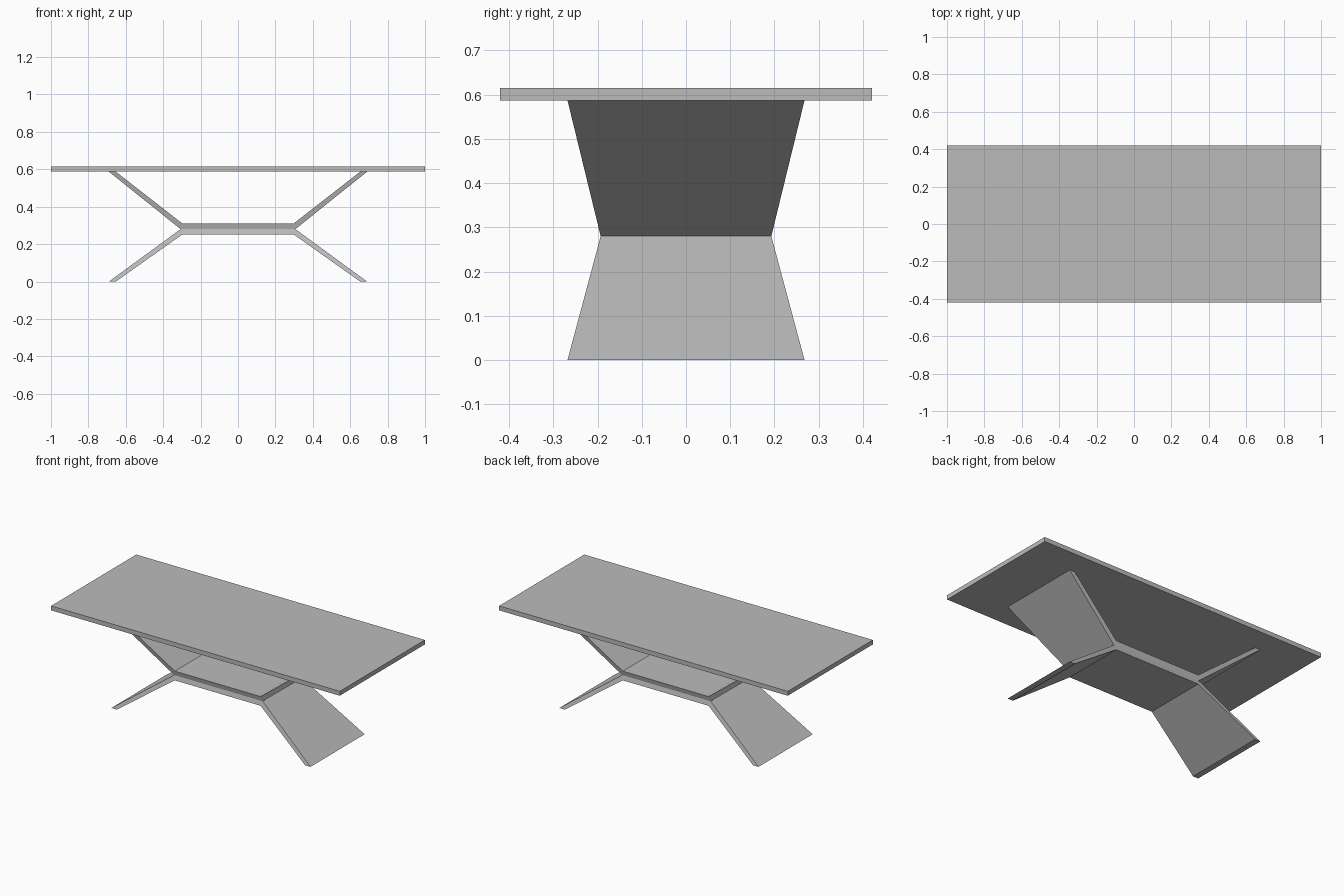
import bpy
import bmesh

if "Cube" in bpy.data.objects:
    bpy.data.objects.remove(bpy.data.objects["Cube"])

grey = bpy.data.materials.new("grey")
grey.diffuse_color = (0.5, 0.5, 0.5, 1)
grey.use_nodes = True
grey.node_tree.nodes["Principled BSDF"].inputs["Base Color"].default_value = grey.diffuse_color

TOP_Z0, TOP_Z1 = 0.587, 0.615   # tabletop underside and upper side
MID_Z = 0.28                    # height of the narrow waist
WAIST, FOOT = 0.193, 0.268      # half depths at the waist and at the ends


def finish(name, bm):
    bmesh.ops.recalc_face_normals(bm, faces=bm.faces)
    mesh = bpy.data.meshes.new(name)
    bm.to_mesh(mesh)
    bm.free()
    mesh.materials.append(grey)
    obj = bpy.data.objects.new(name, mesh)
    bpy.context.collection.objects.link(obj)


def trestle(name, end_z, slab_z):
    """Bent slab: two splayed legs and a bridge, tapering in depth to the waist."""
    half = [(0.307, MID_Z), (0.69, end_z), (0.653, end_z), (0.297, slab_z)]
    profile = half + [(-x, z) for x, z in reversed(half)]
    bm = bmesh.new()
    rings = []
    for side in (-1, 1):
        ring = []
        for x, z in profile:
            t = (z - MID_Z) / (end_z - MID_Z)
            ring.append(bm.verts.new((x, side * (WAIST + (FOOT - WAIST) * t), z)))
        rings.append(ring)
    front, back = rings
    n = len(profile)
    for i in range(n):
        j = (i + 1) % n
        if i == n - 1:
            continue  # hidden contact face between the two halves, closed below
        bm.faces.new((front[i], front[j], back[j], back[i]))
    bm.faces.new((front[n - 1], front[0], back[0], back[n - 1]))
    # Side faces split into leg, bridge, leg
    for ring in rings:
        for idx in ((0, 1, 2, 3), (0, 3, 4, 7), (4, 5, 6, 7)):
            bm.faces.new([ring[k] for k in idx])
    finish(name, bm)


# Tabletop
bm = bmesh.new()
bmesh.ops.create_cube(bm, size=1)
bmesh.ops.scale(bm, vec=(2, 0.842, TOP_Z1 - TOP_Z0), verts=bm.verts)
bmesh.ops.translate(bm, vec=(0, 0, (TOP_Z0 + TOP_Z1) / 2), verts=bm.verts)
finish("tabletop", bm)

# Base: lower legs with bridge, and the upper supports mirrored above them
trestle("lower_legs", 0.0, 0.252)
trestle("upper_supports", TOP_Z0, 0.31)
